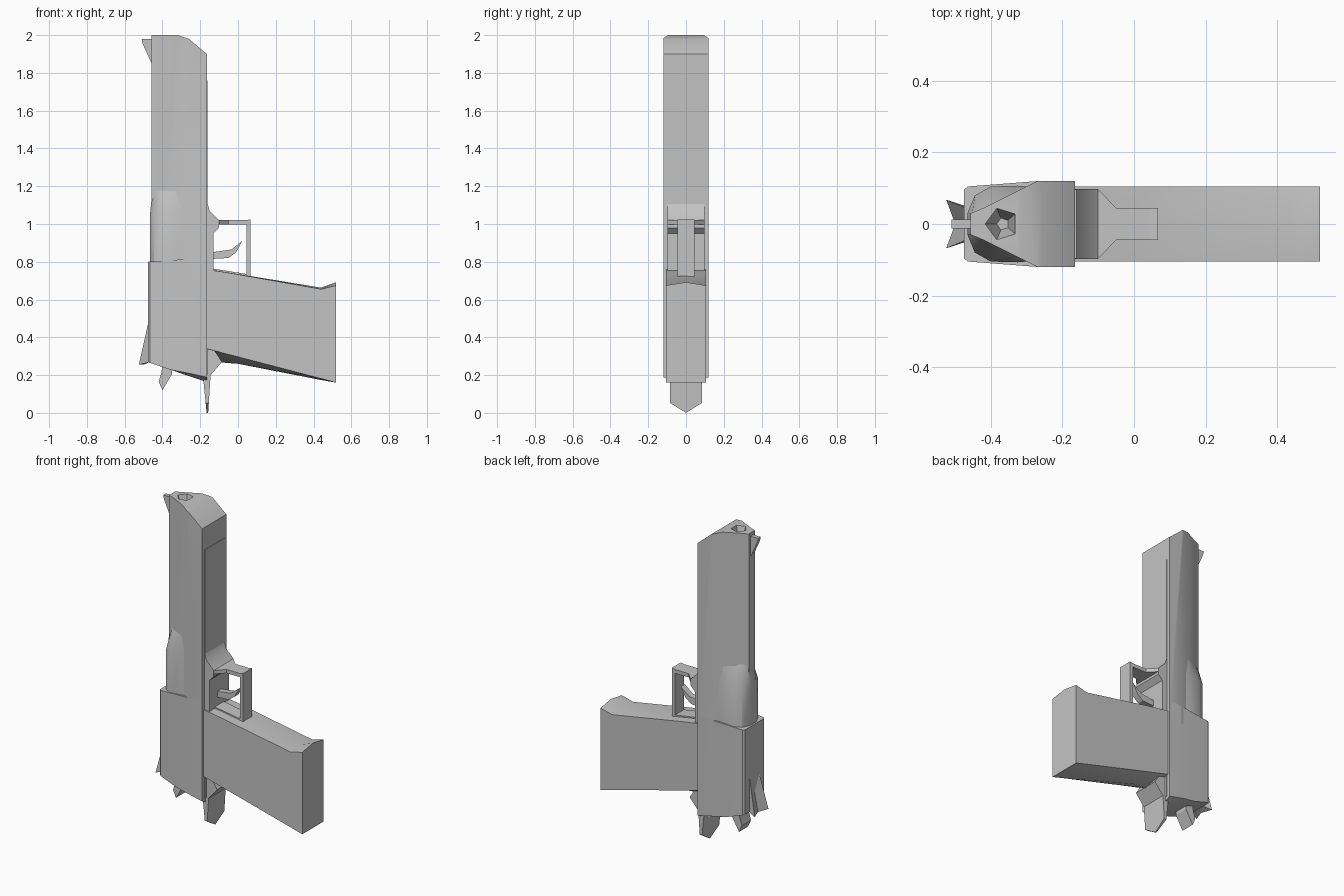
import bpy, bmesh
from mathutils import Vector

cube = bpy.data.objects.get("Cube")
if cube:
    bpy.data.objects.remove(cube, do_unlink=True)

grey = bpy.data.materials.new("plain grey")
grey.use_nodes = True
COL = (0.55, 0.55, 0.55, 1)
grey.diffuse_color = COL
grey.node_tree.nodes["Principled BSDF"].inputs["Base Color"].default_value = COL
parts = []


def loft(name, rings, cuts=()):
    """Skin matching rings, cap both ends, then slice with (point, outward normal) planes."""
    bm = bmesh.new()
    rows = [[bm.verts.new(p) for p in ring] for ring in rings]
    n = len(rows[0])
    for a, b in zip(rows, rows[1:]):
        for i in range(n):
            j = (i + 1) % n
            bm.faces.new((a[i], a[j], b[j], b[i]))
    bm.faces.new(rows[0])
    bm.faces.new(rows[-1])
    bmesh.ops.recalc_face_normals(bm, faces=bm.faces)
    for co, no in cuts:
        bmesh.ops.bisect_plane(bm, geom=bm.verts[:] + bm.edges[:] + bm.faces[:],
                               plane_co=co, plane_no=Vector(no).normalized(), clear_outer=True)
        bmesh.ops.holes_fill(bm, edges=[e for e in bm.edges if e.is_boundary], sides=0)
    bmesh.ops.recalc_face_normals(bm, faces=bm.faces)
    me = bpy.data.meshes.new(name)
    bm.to_mesh(me)
    bm.free()
    me.materials.append(grey)
    ob = bpy.data.objects.new(name, me)
    bpy.context.collection.objects.link(ob)
    parts.append(ob)
    return ob


def mirrored(half):
    """Complete an (x, y) half outline across y = 0."""
    return half + [(x, -y) for x, y in reversed(half)]


def column(name, outline, z0, z1, cuts=()):
    return loft(name, [[(x, y, z) for x, y in outline] for z in (z0, z1)], cuts)


def slab(name, profile, w, cuts=()):
    return loft(name, [[(x, y, z) for x, z in profile] for y in (-w, w)], cuts)


# Barrel: triangular section with a sloped muzzle
barrel = column("barrel", mirrored([(-.165, .12), (-.27, .12), (-.42, .045), (-.457, .03)]), .7, 2.0,
                [((-.32, 0, 2.0), (.02, 0, .06)), ((-.26, 0, 1.98), (.08, 0, .095))])

# Muzzle bore: tapering five-sided pit
pent = [(-.42, 0), (-.385, .047), (-.33, .03), (-.33, -.03), (-.385, -.047)]
cutter = loft("bore_cutter", [[(x, y, 2.01) for x, y in pent],
                              [(-.365 + (x + .365) * .35, y * .35, 1.91) for x, y in pent]])
parts.remove(cutter)
cutter.hide_render = True
cutter.hide_viewport = True
cutter.display_type = 'WIRE'
bore = barrel.modifiers.new("bore", 'BOOLEAN')
bore.operation = 'DIFFERENCE'
bore.object = cutter
bore.solver = 'EXACT'

# Rounded sleeve blending into the barrel
low = mirrored([(-.25, .10), (-.325, .107), (-.40, .105), (-.445, .08), (-.466, .03)])
high = mirrored([(-.25, .10), (-.325, .09), (-.40, .053), (-.43, .04), (-.453, .028)])
loft("barrel_sleeve", [[(x, y, z) for x, y in o]
                       for o, z in ((low, .75), (low, 1.05), (high, 1.18))])

# Rear slide with sloped, bevelled bottom
column("rear_slide", mirrored([(-.165, .12), (-.27, .12), (-.465, .105), (-.476, .095)]), .1, .82,
       [((-.475, 0, .80), (-.07, 0, 1)),
        ((-.475, 0, .268), (-.105, 0, -.31)),
        ((-.17, .12, .19), (-.2, .4, -.9)),
        ((-.17, -.12, .19), (-.2, -.4, -.9))])

# Frame plate under the barrel and frame block ahead of the grip
slab("frame_plate", [(-.18, .2), (-.161, .2), (-.161, 1.76), (-.18, 1.76)], .097)
slab("frame_block", [(-.18, .72), (-.13, .72), (-.13, .95), (-.1, .98), (-.1, 1.02),
                     (-.15, 1.07), (-.165, 1.12), (-.18, 1.12)], .098)

# Grip: flat cheeks with a ridged back strap
grip = []
for x, side_top, mid_top, side_low, mid_low in [
        (-.175, .76, .762, .342, .338), (-.09, .748, .75, .32, .267), (0, .733, .735, .297, .26),
        (.44, .655, .663, .182, .174), (.52, .675, .692, .16, .16)]:
    grip.append([(x, -.105, side_top), (x, 0, mid_top), (x, .105, side_top),
                 (x, .105, side_low), (x, 0, mid_low), (x, -.105, side_low)])
loft("grip", grip)

# Pointed tang behind the grip
slab("grip_tang", [(-.18, .36), (-.13, .34), (-.085, .27), (-.145, .2), (-.158, 0),
                   (-.166, 0), (-.186, .2)], .085,
     [((-.163, s * .08, .05), (0, s * .05, -.08)) for s in (1, -1)])

# Trigger guard and trigger
column("guard_front", mirrored([(.065, .045), (-.05, .045), (-.1, .097), (-.13, .097)]), .997, 1.02)
slab("guard_post", [(.045, .73), (.067, .72), (.067, 1.025), (.045, 1.02)], .045)
slab("guard_rear", [(-.14, .74), (.066, .715), (.066, .732), (-.14, .765)], .045)
slab("trigger", [(-.14, .815), (-.05, .82), (-.01, .85), (.022, .91),
                 (-.035, .865), (-.14, .85)], .02)

# Sights
slab("front_sight", [(-.45, 1.98), (-.51, 1.98), (-.505, 1.955), (-.46, 1.855), (-.45, 1.855)], .013)
loft("rear_sight", [[(-.47, s * .045, top), (tip, s * .068, .255), (-.47, s * .05, .268)]
                    for s, top, tip in ((-1, .5, -.525), (0, .4, -.5), (1, .5, -.525))])

# Hammer
slab("hammer", [(-.40, .26), (-.405, .215), (-.42, .165), (-.40, .12), (-.35, .205), (-.35, .26)], .045)

# Smooth shading with sharp edges kept
bpy.ops.object.select_all(action='DESELECT')
for ob in parts:
    ob.select_set(True)
bpy.context.view_layer.objects.active = barrel
bpy.ops.object.shade_smooth_by_angle(angle=0.5)
